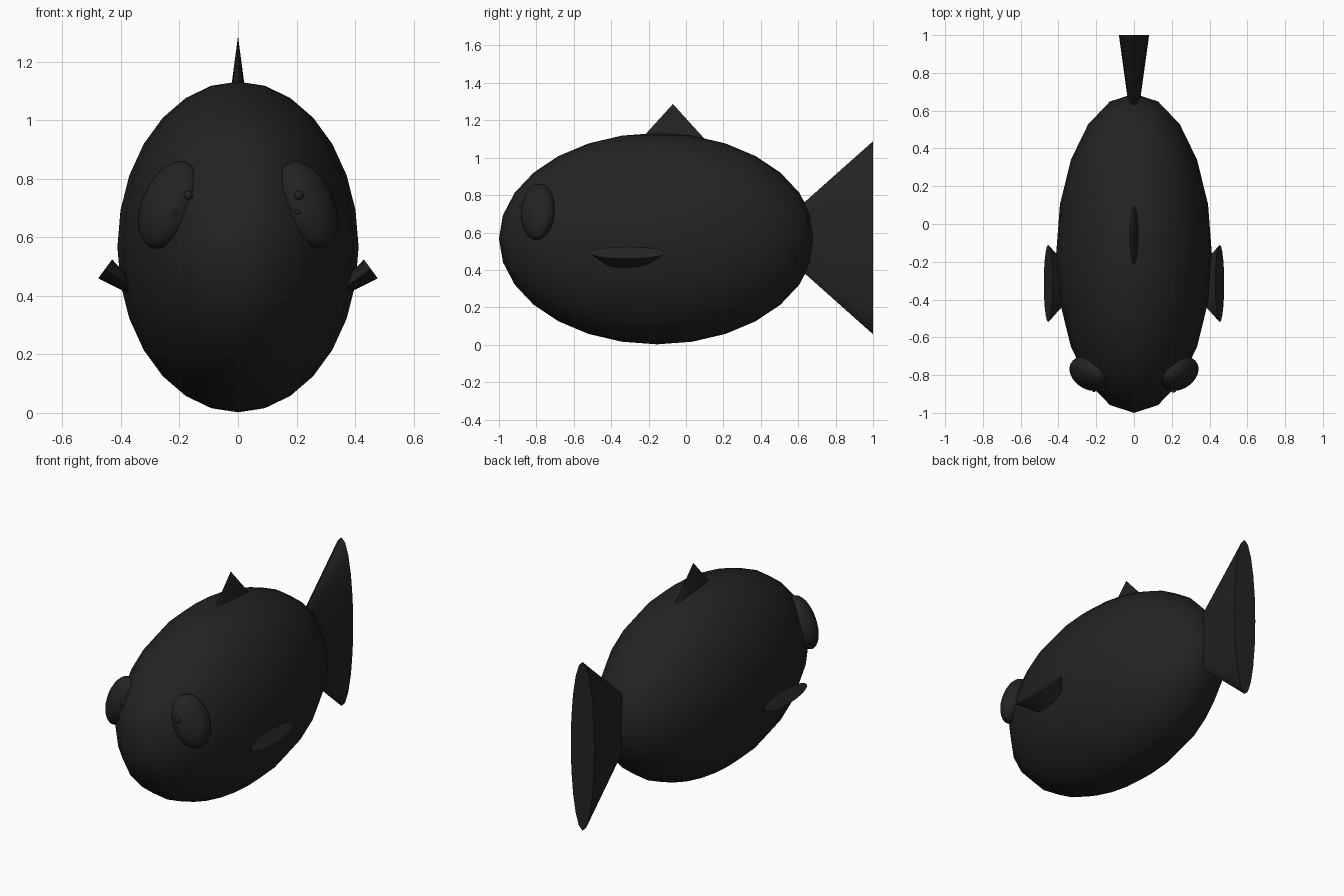
import bpy
import bmesh
from math import radians
from mathutils import Matrix, Vector

cube = bpy.data.objects.get("Cube")
if cube:
    bpy.data.objects.remove(cube, do_unlink=True)

# One near-black colour for the whole fish
COLOUR = (0.017, 0.017, 0.017, 1.0)
black = bpy.data.materials.new("near_black")
black.use_nodes = True
black.diffuse_color = COLOUR
black.node_tree.nodes["Principled BSDF"].inputs["Base Color"].default_value = COLOUR


def finish(name, bm, matrix):
    """Place the mesh, make the object and smooth all but sharp edges."""
    bmesh.ops.transform(bm, matrix=matrix, verts=bm.verts)
    bmesh.ops.recalc_face_normals(bm, faces=bm.faces)
    mesh = bpy.data.meshes.new(name)
    bm.to_mesh(mesh)
    bm.free()
    mesh.materials.append(black)
    obj = bpy.data.objects.new(name, mesh)
    bpy.context.collection.objects.link(obj)
    bpy.ops.object.select_all(action='DESELECT')
    obj.select_set(True)
    bpy.context.view_layer.objects.active = obj
    bpy.ops.object.shade_smooth_by_angle(angle=radians(40))
    return obj


def ellipsoid(name, centre, radii, turn=Matrix(), segments=20, rings=14):
    bm = bmesh.new()
    bmesh.ops.create_uvsphere(bm, u_segments=segments, v_segments=rings, radius=1)
    return finish(name, bm, Matrix.Translation(centre) @ turn @ Matrix.Diagonal((*radii, 1)))


def fin(name, base, tip, long_axis, half_long, half_thin):
    """Flattened cone from an oval base to a point."""
    base, axis = Vector(base), Vector(tip) - Vector(base)
    long_dir = Vector(long_axis)
    thin_dir = long_dir.cross(axis).normalized()
    matrix = Matrix((thin_dir * half_thin, long_dir * half_long, axis)).transposed().to_4x4()
    bm = bmesh.new()
    bmesh.ops.create_cone(bm, cap_ends=True, segments=20, radius1=1, radius2=0, depth=1)
    bmesh.ops.translate(bm, vec=(0, 0, 0.5), verts=bm.verts)
    return finish(name, bm, Matrix.Translation(base) @ matrix)


# Body
ellipsoid("body", (0, -0.155, 0.567), (0.412, 0.845, 0.565))

# Tail opens backwards, the top fin points up
fin("tail_fin", (0, 1, 0.572), (0, 0.42, 0.572), (0, 0, 1), 0.516, 0.08)
fin("top_fin", (0, -0.07, 1.07), (0, -0.07, 1.287), (0, 1, 0), 0.197, 0.029)

# Side fins and eyes, mirrored
for side, s in (("left", 1), ("right", -1)):
    fin(side + "_side_fin", (s * 0.454, -0.315, 0.492), (s * 0.27, -0.315, 0.357),
        (0, 1, 0), 0.205, 0.04)
    turn = Matrix.Rotation(radians(-23 * s), 4, 'Y') @ Matrix.Rotation(radians(45 * s), 4, 'Z')
    ellipsoid(side + "_eye", (s * 0.237, -0.792, 0.711), (0.106, 0.075, 0.158), turn, 24, 16)

# Pupils and small glints, set slightly unevenly on the eyes
ellipsoid("left_pupil", (0.208, -0.877, 0.743), (0.016,) * 3, segments=12, rings=8)
ellipsoid("right_pupil", (-0.170, -0.873, 0.743), (0.016,) * 3, segments=12, rings=8)
ellipsoid("left_glint", (0.205, -0.877, 0.687), (0.010,) * 3, segments=12, rings=8)
ellipsoid("right_glint", (-0.212, -0.880, 0.687), (0.010,) * 3, segments=12, rings=8)
